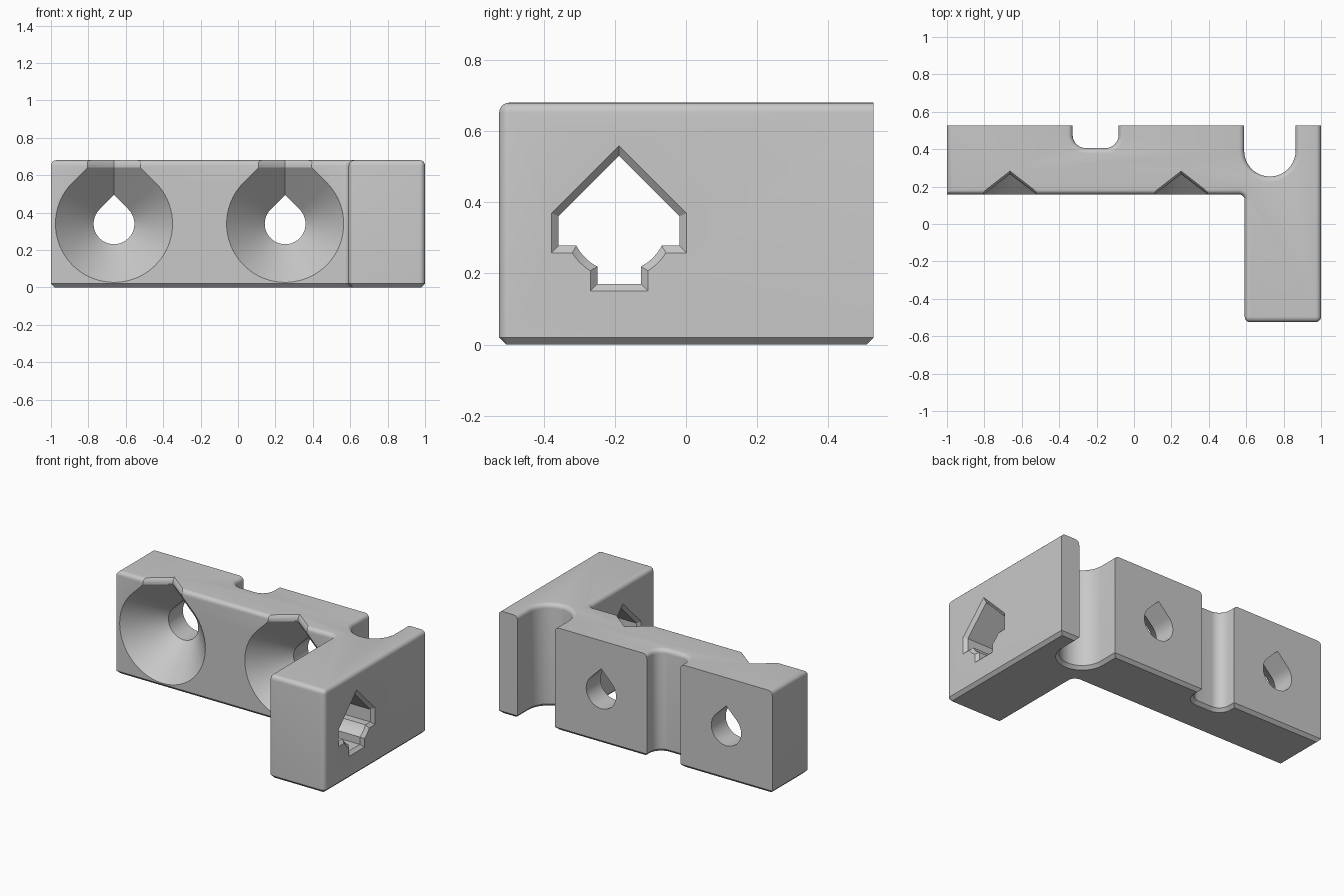
import bpy, bmesh
from math import sin, cos, pi, radians, sqrt
from mathutils import Vector

if "Cube" in bpy.data.objects:
    bpy.data.objects.remove(bpy.data.objects["Cube"])

TOP, BACK, FRONT, WALL = 0.68, 0.527, -0.525, 0.158

grey = bpy.data.materials.new("light grey")
grey.use_nodes = True
grey.diffuse_color = (0.58, 0.58, 0.58, 1)
grey.node_tree.nodes["Principled BSDF"].inputs["Base Color"].default_value = grey.diffuse_color


def loft(name, rings, shape=None):
    """Solid through matching rings of points, capped at both ends."""
    bm = bmesh.new()
    rows = [[bm.verts.new(p) for p in ring] for ring in rings]
    n = len(rows[0])
    bm.faces.new(rows[0])
    bm.faces.new(rows[-1])
    for a, b in zip(rows, rows[1:]):
        for i in range(n):
            j = (i + 1) % n
            bm.faces.new((a[i], a[j], b[j], b[i]))
    bmesh.ops.recalc_face_normals(bm, faces=bm.faces)
    if shape:
        shape(bm)
    mesh = bpy.data.meshes.new(name)
    bm.to_mesh(mesh)
    bm.free()
    mesh.materials.append(grey)
    obj = bpy.data.objects.new(name, mesh)
    bpy.context.collection.objects.link(obj)
    return obj


def rounded(corners, steps=10):
    """Right-angled outline with a radius at each corner."""
    out = []
    for i, (x, y, r) in enumerate(corners):
        p = Vector((x, y))
        if r == 0:
            out.append(p)
            continue
        ua = (Vector(corners[i - 1][:2]) - p).normalized()
        ub = (Vector(corners[(i + 1) % len(corners)][:2]) - p).normalized()
        c = p + (ua + ub) * r
        for k in range(steps + 1):
            t = pi / 2 * k / steps
            out.append(c - ub * r * cos(t) - ua * r * sin(t))
    return out


def edge_breaks(bm):
    """Chamfered underside, rounded top except along the back."""
    low = [e for e in bm.edges if all(v.co.z < 0.001 for v in e.verts)]
    bmesh.ops.bevel(bm, geom=low, offset=0.02, segments=1, affect='EDGES', clamp_overlap=False)
    high = [e for e in bm.edges if all(v.co.z > TOP - 0.001 for v in e.verts)
            and not all(v.co.y > BACK - 0.001 for v in e.verts)]
    bmesh.ops.bevel(bm, geom=high, offset=0.028, segments=5, profile=0.5,
                    affect='EDGES', clamp_overlap=False)


# L-shaped body with two rear channels
outline = rounded([
    (-1, WALL, 0), (0.592, WALL, 0.03), (0.592, FRONT, 0.03), (1, FRONT, 0.03),
    (1, BACK, 0), (0.864, BACK, 0), (0.864, 0.254, 0.137), (0.589, 0.254, 0.137),
    (0.589, BACK, 0), (-0.082, BACK, 0), (-0.082, 0.406, 0.07), (-0.328, 0.406, 0.07),
    (-0.328, BACK, 0), (-1, BACK, 0)])
body = loft("bracket_body", [[(p.x, p.y, z) for p in outline] for z in (0, TOP)], edge_breaks)


# Teardrop screw holes with countersinks
def teardrop(cx, y, r, steps=60):
    pts = [(cx, y, 0.34 + r * sqrt(2))]
    for k in range(steps + 1):
        a = radians(135 + 270 * k / steps)
        pts.append((cx + r * cos(a), y, 0.34 + r * sin(a)))
    return pts


def notch(cx, z, grow):
    w, tip = 0.142 + grow, 0.268 + grow * 0.8
    return [(cx - w, 0.1, z), (cx + w, 0.1, z), (cx + w, WALL, z), (cx, tip, z), (cx - w, WALL, z)]


cutters = []
for cx in (-0.663, 0.252):
    cutters.append(loft("screw_hole_cutter", [teardrop(cx, y, r) for y, r in
                        ((0.1, 0.313), (WALL, 0.313), (0.376, 0.109), (0.6, 0.109))]))
    cutters.append(loft("notch_cutter", [notch(cx, z, g) for z, g in
                        ((0.64, 0), (0.657, 0), (0.672, 0.01), (0.69, 0.03))]))


# Keyed opening through the arm, chamfered at both faces
def keyhole(x, o):
    r, low = 0.135 + o, -0.062 - o
    half = [(0.17 + o, 0.021 + 0.414 * o), (0.17 + o, low)]
    y0, y1 = sqrt(r * r - low * low), 0.061 + o
    for k in range(9):
        y = y0 + (y1 - y0) * k / 8
        half.append((y, -sqrt(r * r - y * y)))
    half.append((y1, -0.169 - o))
    ring = [(0, 0.191 + o * sqrt(2))] + half + [(-y, z) for y, z in reversed(half)]
    return [(x, y - 0.188, z + 0.34) for y, z in ring]


cutters.append(loft("keyhole_cutter", [keyhole(x, o) for x, o in
                    ((0.58, 0.02), (0.592, 0.02), (0.612, 0), (0.98, 0), (1, 0.02), (1.02, 0.02))]))

# Cut the openings and finish the shading
bpy.ops.object.select_all(action='DESELECT')
bpy.context.view_layer.objects.active = body
body.select_set(True)
for c in cutters:
    c.hide_render = True
    mod = body.modifiers.new("cut", 'BOOLEAN')
    mod.operation = 'DIFFERENCE'
    mod.solver = 'EXACT'
    mod.object = c
    bpy.ops.object.modifier_apply(modifier=mod.name)
for c in cutters:
    bpy.data.objects.remove(c)
bpy.ops.object.shade_smooth_by_angle(angle=radians(30))
